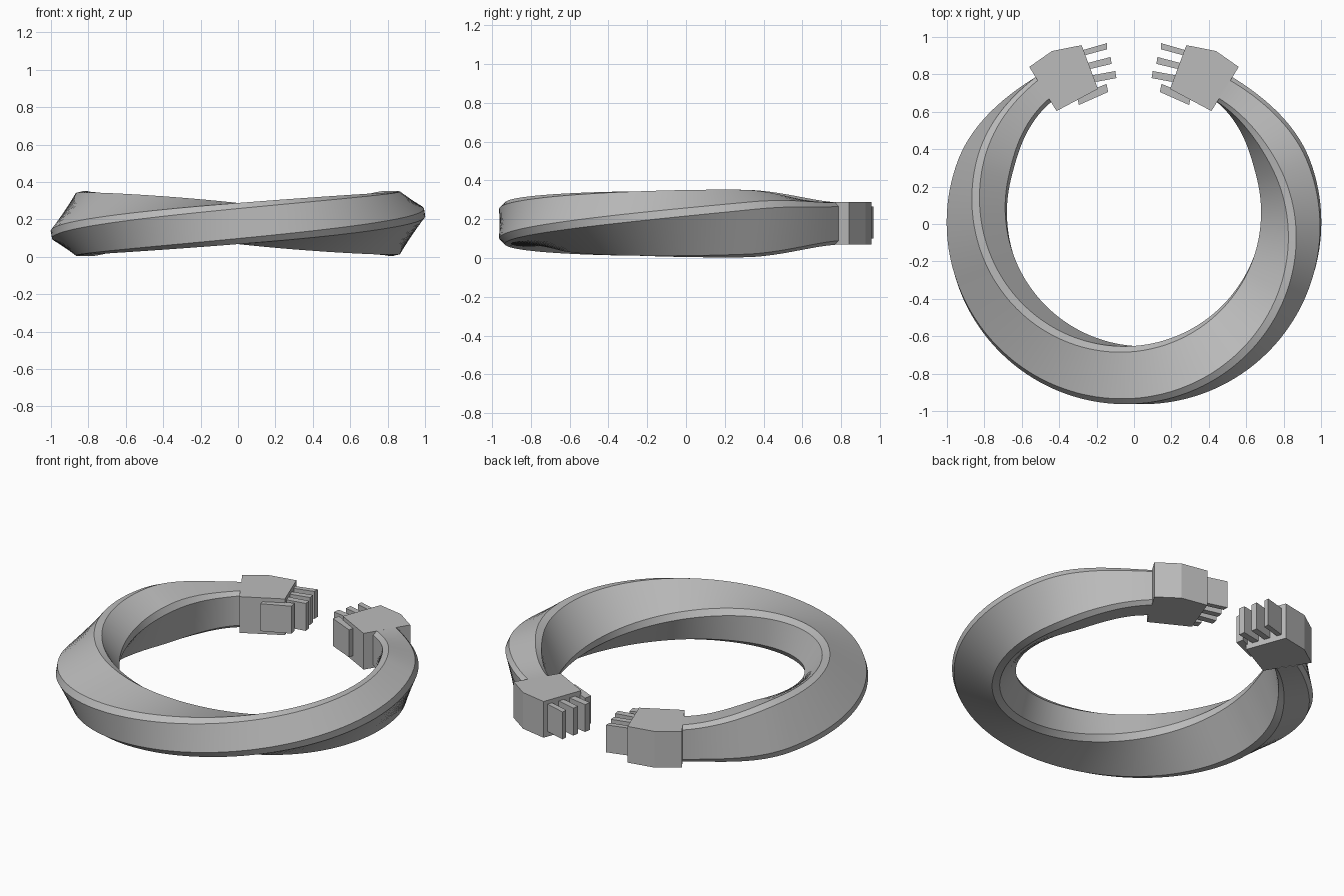
import bpy, bmesh
from math import sin, cos, radians

cube = bpy.data.objects.get("Cube")
if cube:
    bpy.data.objects.remove(cube, do_unlink=True)

grey = bpy.data.materials.new("plain_grey")
grey.use_nodes = True
GREY = (0.5, 0.5, 0.5, 1)
grey.diffuse_color = GREY
grey.node_tree.nodes["Principled BSDF"].inputs["Base Color"].default_value = GREY

MID_Z = 0.178      # height of the band's centre line
RADIUS = 0.84
CENTRE_Y = 0.033
END = 145          # half sweep of the band in degrees
STEPS = 144


def finish(bm, name):
    bmesh.ops.recalc_face_normals(bm, faces=bm.faces)
    mesh = bpy.data.meshes.new(name)
    bm.to_mesh(mesh)
    bm.free()
    mesh.materials.append(grey)
    obj = bpy.data.objects.new(name, mesh)
    bpy.context.collection.objects.link(obj)
    return obj


def prism(name, outline, z0, z1):
    """Extrude a plan outline between two heights."""
    bm = bmesh.new()
    face = bm.faces.new([bm.verts.new((x, y, z0)) for x, y in outline])
    top = bmesh.ops.extrude_face_region(bm, geom=[face])["geom"]
    for v in top:
        if isinstance(v, bmesh.types.BMVert):
            v.co.z = z1
    return finish(bm, name)


# Twisted band: a chamfered rectangle that turns a quarter each way from the front
w, h, c = 0.155, 0.11, 0.03
section = [(w, h - c), (w - c, h), (c - w, h), (-w, h - c),
           (-w, c - h), (c - w, -h), (w - c, -h), (w, c - h)]
bm = bmesh.new()
rings = []
for i in range(STEPS + 1):
    t = END * (2 * i / STEPS - 1)
    k = min(max((abs(t) - 108) / (END - 108), 0), 1)
    scale = 1 - 0.29 * k * k * (3 - 2 * k)      # narrow towards the wrists
    twist = radians(t * 90 / END)
    a = radians(t)
    ring = []
    for u, v in section:
        r = RADIUS + scale * (u * cos(twist) - v * sin(twist))
        z = MID_Z + scale * (u * sin(twist) + v * cos(twist))
        ring.append(bm.verts.new((r * sin(a), CENTRE_Y - r * cos(a), z)))
    rings.append(ring)
for p, q in zip(rings, rings[1:]):
    for j in range(8):
        n = (j + 1) % 8
        bm.faces.new((p[j], p[n], q[n], q[j]))
bm.faces.new(rings[0])
bm.faces.new(rings[-1])
band = finish(bm, "twisted_band")
bpy.ops.object.select_all(action="DESELECT")
band.select_set(True)
bpy.context.view_layer.objects.active = band
bpy.ops.object.shade_smooth_by_angle(angle=radians(25))

# Blocky hands: plan outlines for the left side, mirrored to the right
palm = [(0.414, 0.604), (0.56, 0.84), (0.438, 0.925), (0.28, 0.956), (0.193, 0.722)]
digits = {
    "first_finger": [(0.29, 0.925), (0.145, 0.967), (0.145, 0.934), (0.27, 0.90)],
    "second_finger": [(0.27, 0.855), (0.125, 0.893), (0.12, 0.856), (0.25, 0.825)],
    "third_finger": [(0.25, 0.79), (0.10, 0.818), (0.094, 0.78), (0.23, 0.755)],
    "thumb": [(0.295, 0.636), (0.138, 0.706), (0.147, 0.749), (0.305, 0.685)],
}
for side, sx in (("left", 1), ("right", -1)):
    def place(pts):
        return [(sx * x, y) for x, y in pts]
    prism(side + "_palm", place(palm), 0.07, 0.288)
    for name, pts in digits.items():
        prism(side + "_" + name, place(pts), 0.10, 0.265)
